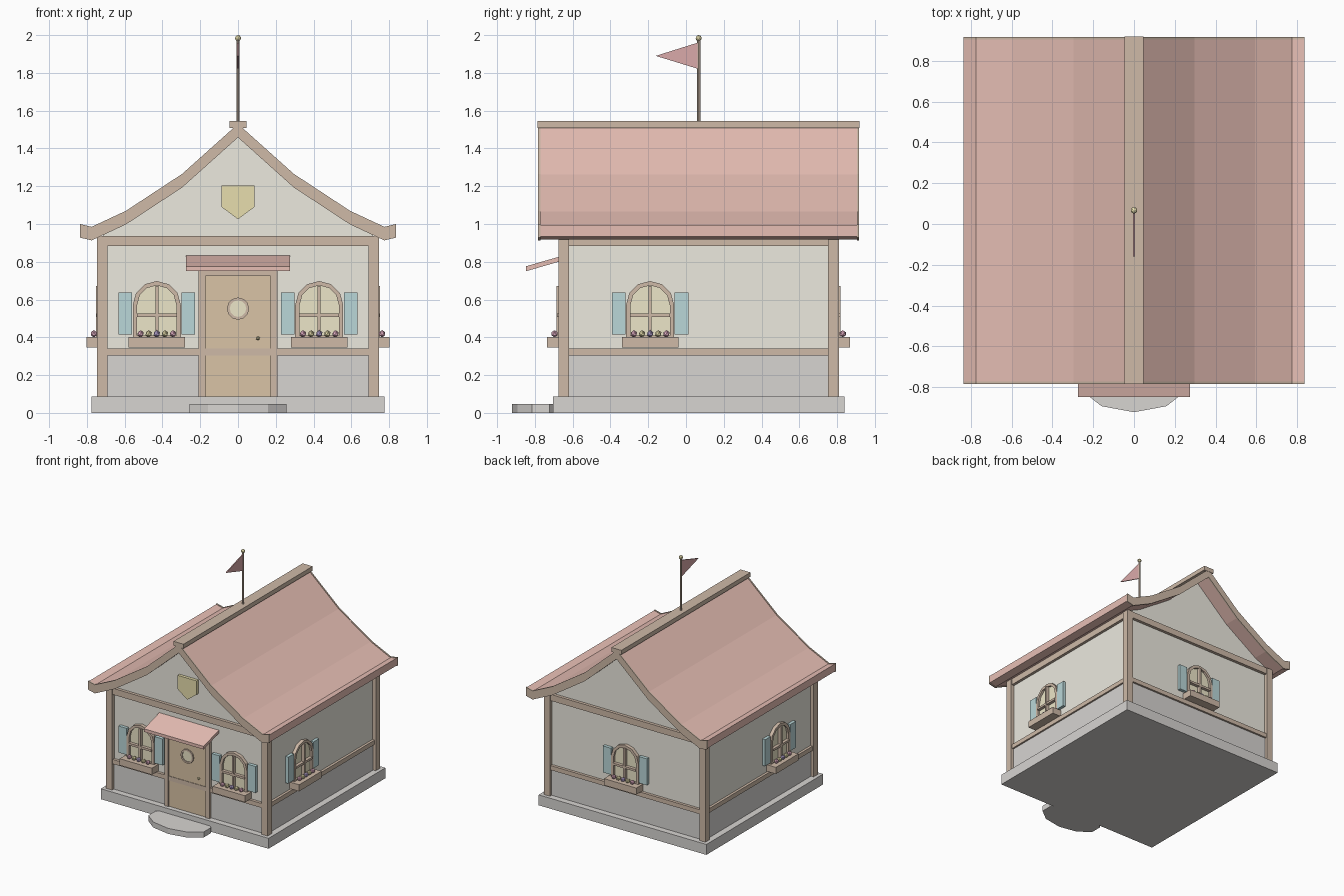
import bpy, bmesh, math
from mathutils import Matrix, Vector

if "Cube" in bpy.data.objects:
    bpy.data.objects.remove(bpy.data.objects["Cube"])

YC = 0.067  # house centre along y


def mat(name, *rgb):
    m = bpy.data.materials.new(name)
    m.diffuse_color = (*rgb, 1)
    m.use_nodes = True
    m.node_tree.nodes["Principled BSDF"].inputs["Base Color"].default_value = m.diffuse_color
    return m


WOOD = mat("wood", 0.62, 0.49, 0.39)
TILE = mat("tile", 0.80, 0.52, 0.46)
PLASTER = mat("plaster", 0.84, 0.82, 0.74)
DOOR = mat("door_wood", 0.70, 0.55, 0.38)
GLASS = mat("warm_glass", 0.84, 0.79, 0.58)
TEAL = mat("teal", 0.49, 0.68, 0.69)
GOLD = mat("gold", 0.80, 0.73, 0.42)
ROSE = mat("rose", 0.70, 0.40, 0.40)
PINK = mat("pink", 0.80, 0.45, 0.58)
PURPLE = mat("purple", 0.50, 0.40, 0.68)
STONE = mat("stone", 0.68, 0.66, 0.64)


def side(deg):
    """Frame of one house side: x along the wall, -y outwards."""
    return Matrix.Translation((0, YC, 0)) @ Matrix.Rotation(math.radians(deg), 4, 'Z')


FRONT = side(0)


def finish(name, bm, m, M):
    bmesh.ops.recalc_face_normals(bm, faces=bm.faces)
    bm.transform(M)
    me = bpy.data.meshes.new(name)
    bm.to_mesh(me)
    bm.free()
    ob = bpy.data.objects.new(name, me)
    bpy.context.collection.objects.link(ob)
    if m:
        me.materials.append(m)
    return ob


def prism(name, pts, d0, d1, m, M=FRONT, hole=None):
    """Extrude an x/z outline outwards from d0 to d1; hole gives a ring."""
    bm = bmesh.new()
    loops = [[bm.verts.new((x, -d, z)) for x, z in p]
             for p in ([pts, hole] if hole else [pts]) for d in (d0, d1)]
    n = len(pts)

    def bridge(a, b):
        for i in range(n):
            bm.faces.new((a[i], a[(i + 1) % n], b[(i + 1) % n], b[i]))
    bridge(loops[0], loops[1])
    if hole:
        bridge(loops[2], loops[3])
        bridge(loops[0], loops[2])
        bridge(loops[1], loops[3])
    else:
        bm.faces.new(loops[0])
        bm.faces.new(loops[1])
    return finish(name, bm, m, M)


def rect(x0, x1, z0, z1):
    return [(x0, z0), (x1, z0), (x1, z1), (x0, z1)]


def ball(name, loc, r, m, M=FRONT, sub=1):
    bm = bmesh.new()
    bmesh.ops.create_icosphere(bm, subdivisions=sub, radius=r)
    bm.transform(Matrix.Translation(loc))
    return finish(name, bm, m, M)


def ngon(cx, cz, r, n):
    return [(cx + r * math.cos(2 * math.pi * i / n), cz + r * math.sin(2 * math.pi * i / n))
            for i in range(n)]


def arch(u, r, z0, zs=0.571, n=6):
    return [(u - r, z0), (u + r, z0)] + [
        (u + r * math.cos(math.pi * i / n), zs + r * math.sin(math.pi * i / n)) for i in range(n + 1)]


# Plinth and ten-sided front step
prism("plinth", rect(-0.775, 0.775, 0, 0.087), -0.771, 0.771, STONE)
bm = bmesh.new()
bmesh.ops.create_cone(bm, cap_ends=True, segments=10, radius1=1, radius2=1, depth=1,
                      matrix=Matrix.Rotation(math.pi / 2, 4, 'Z'))
vmin = min(bm.verts, key=lambda v: abs(v.co.x))
bm.transform(Matrix.Rotation(math.atan2(vmin.co.x, vmin.co.y), 4, 'Z'))
finish("front_step", bm, STONE, Matrix.Translation((0, -0.769, 0.023))
       @ Matrix.Diagonal((0.27, 0.153, 0.046, 1)))

# Walls with both gables in one outline, stone lower course
gable = [(0.715, 0.95), (0.593, 1.02), (0.296, 1.22)]
prism("plaster_walls", [(-0.715, 0.3), (0.715, 0.3)] + gable + [(0, 1.48)]
      + [(-x, z) for x, z in reversed(gable)], -0.713, 0.713, PLASTER)
prism("stone_course", rect(-0.722, 0.722, 0.08, 0.31), -0.72, 0.72, STONE)

# Corner posts and beams
for sx in (-1, 1):
    for d in (-0.742, 0.686):
        prism("corner_post", rect(*sorted((sx * 0.69, sx * 0.746)), 0.08, 0.937), d, d + 0.056, WOOD)
for a in (0, 90, 180, 270):
    prism("belt_beam", rect(-0.7, 0.7, 0.304, 0.341), 0.70, 0.736, WOOD, side(a))
    prism("top_beam", rect(-0.7, 0.7, 0.884, 0.937), 0.70, 0.738, WOOD, side(a))


# Swept roof, rake boards and ridge cap
def roof_outline(top, thick):
    half = [(0.296, 1.265), (0.593, 1.07), (0.775, 0.985), (0.836, 1.0)]
    line = [(-x, z) for x, z in reversed(half)] + [(0, 1.53)] + half
    return [(x, z - top) for x, z in line] + [(x, z - top - thick) for x, z in reversed(line)]


prism("roof", roof_outline(0.004, 0.062), -0.838, 0.838, TILE)
for d in (-0.85, 0.838):
    prism("rake_board", roof_outline(0, 0.072), d, d + 0.012, WOOD)
prism("ridge_cap", rect(-0.046, 0.046, 1.508, 1.544), -0.852, 0.852, WOOD)


# Arched windows with shutters and flower boxes
def window(M, u):
    prism("window_frame", arch(u, 0.127, 0.39), 0.70, 0.742, WOOD, M, hole=arch(u, 0.104, 0.41))
    prism("window_glass", arch(u, 0.106, 0.40), 0.70, 0.724, GLASS, M)
    prism("window_mullion", rect(u - 0.008, u + 0.008, 0.40, 0.673), 0.71, 0.752, WOOD, M)
    prism("window_crossbar", rect(u - 0.106, u + 0.106, 0.507, 0.525), 0.71, 0.750, WOOD, M)
    for s in (-1, 1):
        prism("shutter", rect(*sorted((u + s * 0.13, u + s * 0.203)), 0.416, 0.637), 0.70, 0.74, TEAL, M)
    prism("flower_box", rect(u - 0.149, u + 0.149, 0.347, 0.402), 0.70, 0.802, WOOD, M)
    for i, c in enumerate((PINK, GOLD, PURPLE, GOLD, PINK)):
        ball("flower", (u + (i - 2) * 0.043, -0.763, 0.419), 0.019, c, M)


for angle, u in ((0, -0.43), (0, 0.43), (90, -0.257), (270, 0.257), (180, 0)):
    window(side(angle), u)

# Door with frame, round window and knob
prism("door_frame", [(-0.208, 0.08), (-0.208, 0.752), (0.208, 0.752), (0.208, 0.08),
                     (0.172, 0.08), (0.172, 0.724), (-0.172, 0.724), (-0.172, 0.08)],
      0.70, 0.742, WOOD)
prism("door", rect(-0.172, 0.172, 0.083, 0.724), 0.70, 0.732, DOOR)
prism("door_window_ring", ngon(0, 0.552, 0.059, 12), 0.72, 0.742, WOOD, hole=ngon(0, 0.552, 0.044, 12))
prism("door_window_glass", ngon(0, 0.552, 0.046, 12), 0.72, 0.736, GLASS)
ball("door_knob", (0.106, -0.738, 0.395), 0.011, GOLD)

# Sloping canopy over the door: side outline extruded across x
prism("door_canopy", [(-0.847, 0.776), (-0.847, 0.75), (-0.64, 0.81), (-0.64, 0.836)],
      -0.275, 0.275, TILE, Matrix.Rotation(math.radians(90), 4, 'Z') )

# Gable shield
prism("gable_shield", [(-0.087, 1.205), (-0.087, 1.09), (0, 1.025), (0.087, 1.09), (0.087, 1.205)],
      0.70, 0.738, GOLD)

# Flagpole, finial and pennant
bm = bmesh.new()
bmesh.ops.create_cone(bm, cap_ends=True, segments=8, radius1=0.009, radius2=0.009, depth=0.45)
finish("flagpole", bm, WOOD, Matrix.Translation((0, YC, 1.755)))
ball("pole_finial", (0, 0, 1.984), 0.016, GOLD, sub=2)
prism("pennant", [(0.062, 1.96), (0.062, 1.822), (-0.16, 1.89)], -0.004, 0.004, ROSE,
      Matrix.Rotation(math.radians(90), 4, 'Z'))
